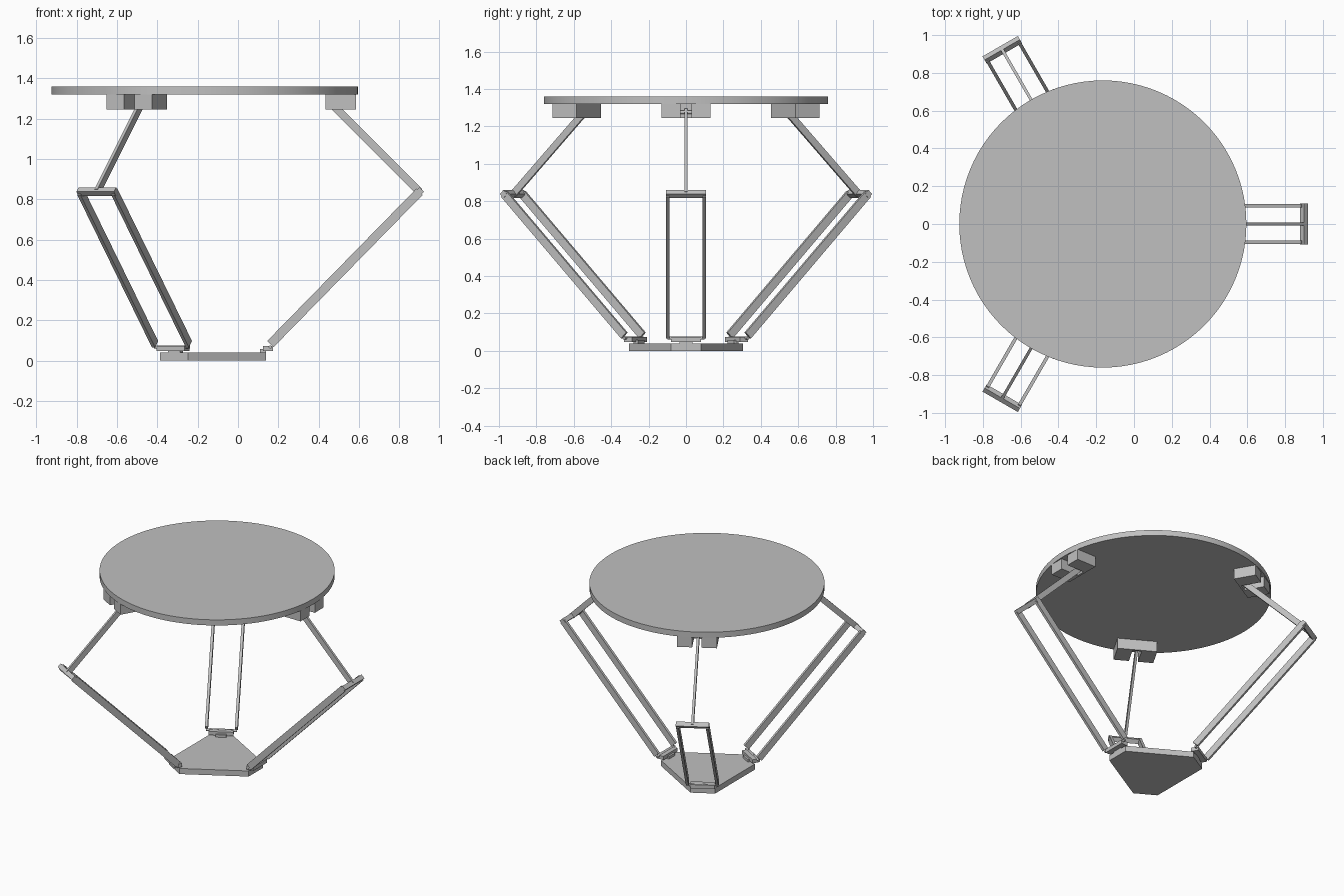
import bpy, bmesh, math
from mathutils import Matrix, Vector

if "Cube" in bpy.data.objects:
    bpy.data.objects.remove(bpy.data.objects["Cube"], do_unlink=True)

grey = bpy.data.materials.new("matte_grey")
grey.use_nodes = True
grey.diffuse_color = (0.53, 0.53, 0.53, 1)
grey.node_tree.nodes["Principled BSDF"].inputs["Base Color"].default_value = (0.53, 0.53, 0.53, 1)

CENTRE = Matrix.Translation((-0.165, 0, 0))   # robot axis
ARMS = [("left", 0), ("back", 120), ("front", 240)]


def add_object(name, bm, matrix):
    bmesh.ops.recalc_face_normals(bm, faces=bm.faces)
    mesh = bpy.data.meshes.new(name)
    bm.to_mesh(mesh)
    bm.free()
    mesh.materials.append(grey)
    obj = bpy.data.objects.new(name, mesh)
    obj.matrix_world = matrix
    bpy.context.collection.objects.link(obj)
    return obj


def prism(name, profile, low, high, matrix, along="z"):
    """Extrude a profile: (x, y) along z, or (x, z) along y."""
    place = (lambda u, v, w: (u, v, w)) if along == "z" else (lambda u, v, w: (u, w, v))
    bm = bmesh.new()
    face = bm.faces.new([bm.verts.new(place(u, v, low)) for u, v in profile])
    new = bmesh.ops.extrude_face_region(bm, geom=[face])["geom"]
    shift = place(0, 0, high - low)
    bmesh.ops.translate(bm, verts=[v for v in new if isinstance(v, bmesh.types.BMVert)], vec=shift)
    return add_object(name, bm, matrix)


def bar(name, start, end, thick, low, high, matrix):
    """Flat bar between two (r, z) points, spanning low..high across the arm."""
    a, b = Vector(start), Vector(end)
    d = (b - a).normalized()
    side = Vector((-d.y, d.x)) * thick / 2
    return prism(name, [a + side, b + side, b - side, a - side], low, high, matrix, "y")


def cylinder(name, radius, length, sides, matrix):
    bm = bmesh.new()
    bmesh.ops.create_cone(bm, cap_ends=True, segments=sides, radius1=radius,
                          radius2=radius, depth=length)
    obj = add_object(name, bm, matrix)
    bpy.ops.object.select_all(action="DESELECT")
    obj.select_set(True)
    bpy.context.view_layer.objects.active = obj
    bpy.ops.object.shade_smooth_by_angle(angle=math.radians(30))
    return obj


# Round top plate
cylinder("base_disc", 0.76, 0.04, 96, CENTRE @ Matrix.Translation((0, 0, 1.34)))

# Truncated triangular moving platform
corners = []
for _, angle in ARMS:
    turn = Matrix.Rotation(math.radians(angle), 3, "Z")
    corners += [(turn @ Vector((0.305, y, 0))).xy for y in (-0.08, 0.08)]
prism("moving_platform", corners, 0, 0.04, CENTRE)

# Three identical arms; r is the distance from the robot axis
elbow, wrist, shoulder = (1.065, 0.838), (0.325, 0.082), (0.62, 1.283)
for label, angle in ARMS:
    m = CENTRE @ Matrix.Rotation(math.radians(angle), 4, "Z")
    across = Matrix.Rotation(math.pi / 2, 4, "X")

    # Motor block with a slot open to the outside and below
    prism(label + "_motor_block",
          [(0.6, -0.13), (0.75, -0.13), (0.75, -0.03), (0.615, -0.03),
           (0.615, 0.03), (0.75, 0.03), (0.75, 0.13), (0.6, 0.13)], 1.245, 1.32, m)
    cylinder(label + "_shoulder_axle", 0.01, 0.08, 16,
             m @ Matrix.Translation((0.635, 0, 1.275)) @ across)

    # Upper arm and the elbow bar set on its edge
    bar(label + "_upper_arm", shoulder, elbow, 0.038, -0.008, 0.008, m)
    r, z = elbow
    prism(label + "_elbow_bar",
          [(r - 0.022, z), (r, z + 0.022), (r + 0.022, z), (r, z - 0.022)],
          -0.108, 0.108, m, "y")

    # Pair of parallel rods
    for s, inner in (("a", -0.106), ("b", 0.088)):
        bar(label + "_rod_" + s, elbow, wrist, 0.044, inner, inner + 0.018, m)

    # Wrist crossbar, its pin and the post to the platform
    bar(label + "_wrist_bar", (0.288, 0.06), (0.338, 0.06), 0.026, -0.08, 0.08, m)
    cylinder(label + "_wrist_pin", 0.008, 0.2, 16,
             m @ Matrix.Translation((0.325, 0, 0.068)) @ across)
    bar(label + "_wrist_post", (0.275, 0.047), (0.305, 0.047), 0.022, -0.035, 0.035, m)
